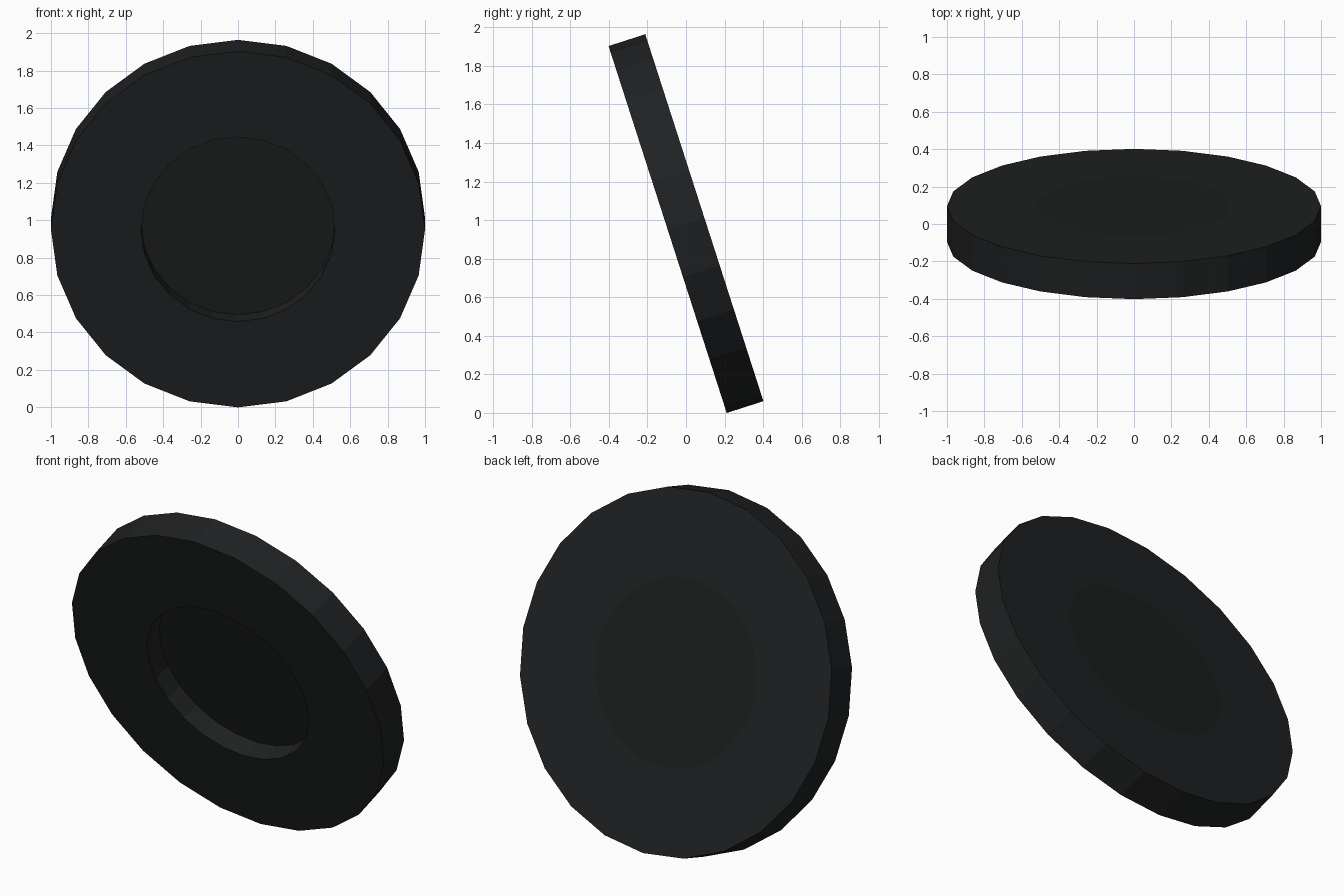
import bpy, bmesh, math
from mathutils import Matrix

if "Cube" in bpy.data.objects:
    bpy.data.objects.remove(bpy.data.objects["Cube"])

SIDES = 24
TILT = math.radians(17.85)
PLACE = Matrix.Translation((0, 0, 0.982)) @ Matrix.Rotation(TILT, 4, 'X')


def material(name, rgb):
    m = bpy.data.materials.new(name)
    m.diffuse_color = (*rgb, 1)
    m.use_nodes = True
    m.node_tree.nodes["Principled BSDF"].inputs["Base Color"].default_value = m.diffuse_color
    return m


def lathe(name, profile, closed, mat):
    """Spin (radius, y) points around the tilted y axis; open profiles get caps."""
    bm = bmesh.new()
    rings = []
    for r, y in profile:
        angles = [2 * math.pi * i / SIDES for i in range(SIDES)]
        rings.append([bm.verts.new((r * math.cos(a), y, r * math.sin(a))) for a in angles])
    pairs = list(zip(rings, rings[1:]))
    if closed:
        pairs.append((rings[-1], rings[0]))
    else:
        bm.faces.new(rings[0])
        bm.faces.new(rings[-1])
    for a, b in pairs:
        for i in range(SIDES):
            j = (i + 1) % SIDES
            bm.faces.new((a[i], a[j], b[j], b[i]))
    bmesh.ops.recalc_face_normals(bm, faces=bm.faces)
    me = bpy.data.meshes.new(name)
    bm.to_mesh(me)
    bm.free()
    ob = bpy.data.objects.new(name, me)
    bpy.context.collection.objects.link(ob)
    ob.matrix_world = PLACE
    me.materials.append(mat)
    return ob


# Outer ring, with a straight hole through it
lathe("outer_ring", [(1, -0.1), (1, 0.1), (0.518, 0.1), (0.518, -0.1)], True,
      material("dark_rubber", (0.014, 0.015, 0.016)))

# Centre disc: recessed at the front, flush at the back
lathe("centre_disc", [(0.518, 0.02), (0.518, 0.1)], False,
      material("dark_centre", (0.012, 0.013, 0.013)))
